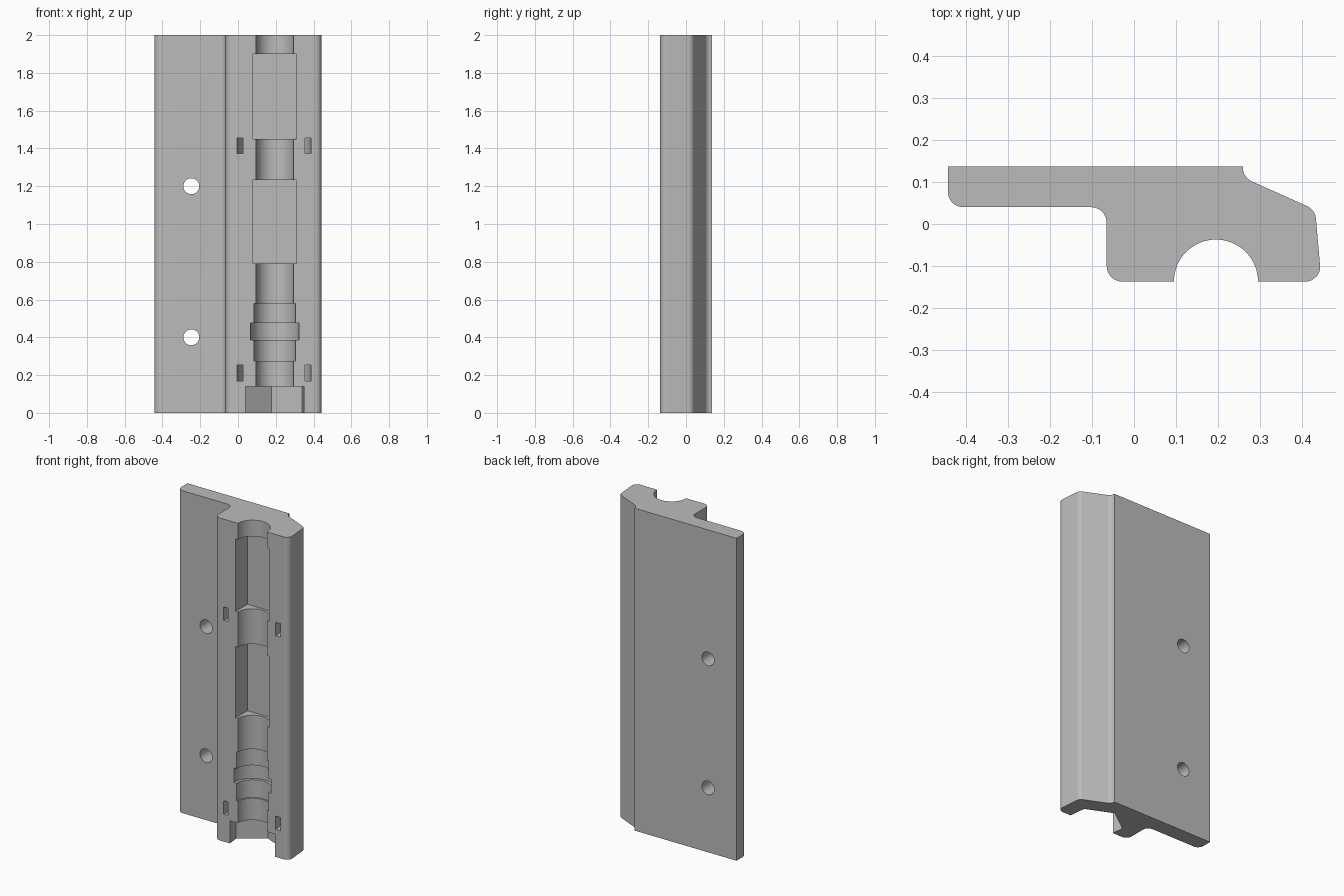
import bpy, bmesh, math
from mathutils import Vector, Matrix

cube = bpy.data.objects.get("Cube")
if cube:
    bpy.data.objects.remove(cube, do_unlink=True)

GROOVE_X, FRONT, BACK, HEIGHT = 0.195, -0.137, 0.137, 2.0

grey = bpy.data.materials.new("plain grey")
grey.use_nodes = True
colour = (0.5, 0.5, 0.5, 1)
grey.diffuse_color = colour
grey.node_tree.nodes["Principled BSDF"].inputs["Base Color"].default_value = colour


def prism(name, points, z0, z1):
    """Extrude a closed xy outline from z0 to z1."""
    bm = bmesh.new()
    base = bm.faces.new([bm.verts.new((x, y, z0)) for x, y in points])
    ext = bmesh.ops.extrude_face_region(bm, geom=[base])
    top = [v for v in ext["geom"] if isinstance(v, bmesh.types.BMVert)]
    bmesh.ops.translate(bm, verts=top, vec=(0, 0, z1 - z0))
    bmesh.ops.recalc_face_normals(bm, faces=bm.faces)
    mesh = bpy.data.meshes.new(name)
    bm.to_mesh(mesh)
    bm.free()
    mesh.materials.append(grey)
    obj = bpy.data.objects.new(name, mesh)
    bpy.context.collection.objects.link(obj)
    return obj


def arc(cx, cy, radius, start, end, steps):
    """Points along an arc, angles in degrees."""
    angles = [math.radians(start + (end - start) * i / steps) for i in range(steps + 1)]
    return [(cx + radius * math.cos(a), cy + radius * math.sin(a)) for a in angles]


def circle(cx, cy, radius, sides, turn=0):
    return arc(cx, cy, radius, turn, turn + 360, sides)[:-1]


def rounded(corners, steps=8):
    """Outline from (x, y, fillet radius) corners."""
    out = []
    for i, (x, y, r) in enumerate(corners):
        p = Vector((x, y))
        if r == 0:
            out.append(p)
            continue
        a = (Vector(corners[i - 1][:2]) - p).normalized()
        b = (Vector(corners[(i + 1) % len(corners)][:2]) - p).normalized()
        half = a.angle(b) / 2
        centre = p + (a + b).normalized() * r / math.sin(half)
        start = p + a * r / math.tan(half) - centre
        sweep = start.angle_signed(p + b * r / math.tan(half) - centre)
        for k in range(steps + 1):
            # angle_signed is clockwise positive
            out.append(centre + Matrix.Rotation(-sweep * k / steps, 2) @ start)
    return out


def cut(body, cutter):
    """Subtract a cutter and discard it."""
    cutter.hide_render = True
    mod = body.modifiers.new("cut", "BOOLEAN")
    mod.operation, mod.solver, mod.object = "DIFFERENCE", "EXACT", cutter
    bpy.context.view_layer.objects.active = body
    bpy.ops.object.modifier_apply(modifier=mod.name)
    bpy.data.objects.remove(cutter, do_unlink=True)


# Main body: flange on one side, thick block on the other
body = prism("flanged_block", rounded([
    (-0.443, BACK, 0), (-0.443, 0.04, 0.037), (-0.065, 0.04, 0.037),
    (-0.065, FRONT, 0.037), (0.446, FRONT, 0.035), (0.431, 0.034, 0.035),
    (0.259, 0.111, 0.036), (0.259, BACK, 0)]), 0, HEIGHT)

# Stepped round groove
for radius, z0, z1 in [(0.1, -0.1, 2.1), (0.11, 0.275, 0.58), (0.128, 0.385, 0.475)]:
    cut(body, prism("groove_cutter", circle(GROOVE_X, FRONT, radius, 64), z0, z1))

# Square pockets
for z0, z1 in [(0.79, 1.232), (1.45, 1.9)]:
    square = circle(GROOVE_X, FRONT, 0.115 * math.sqrt(2), 4, 45)
    cut(body, prism("pocket_cutter", square, z0, z1))

# Slightly turned hexagonal recess at the bottom
cut(body, prism("hex_cutter", circle(GROOVE_X, FRONT, 0.178, 6, 36), -0.1, 0.14))

# Curved strap channels running behind the groove
for z0 in (0.17, 1.372):
    outer = arc(0.191, FRONT, 0.195, 0, 180, 32)
    inner = arc(0.191, FRONT, 0.164, 180, 0, 32)
    ends = [[(pts[i][0], FRONT - 0.1) for i in (0, -1)] for pts in (outer, inner)]
    outline = [ends[0][0]] + outer + [ends[0][1], ends[1][0]] + inner + [ends[1][1]]
    cut(body, prism("strap_cutter", outline, z0, z0 + 0.083))

# Screw holes through the flange
for z in (0.4, 1.2):
    drill = prism("drill", circle(0, 0, 0.042, 40), -0.3, 0.3)
    drill.data.transform(Matrix.Translation((-0.247, 0, z)) @ Matrix.Rotation(math.pi / 2, 4, "X"))
    cut(body, drill)

# Smooth curved walls, crisp edges
bpy.ops.object.select_all(action="DESELECT")
body.select_set(True)
bpy.context.view_layer.objects.active = body
bpy.ops.object.shade_smooth_by_angle(angle=math.radians(25))
weighted = body.modifiers.new("even shading", "WEIGHTED_NORMAL")
weighted.keep_sharp = True
